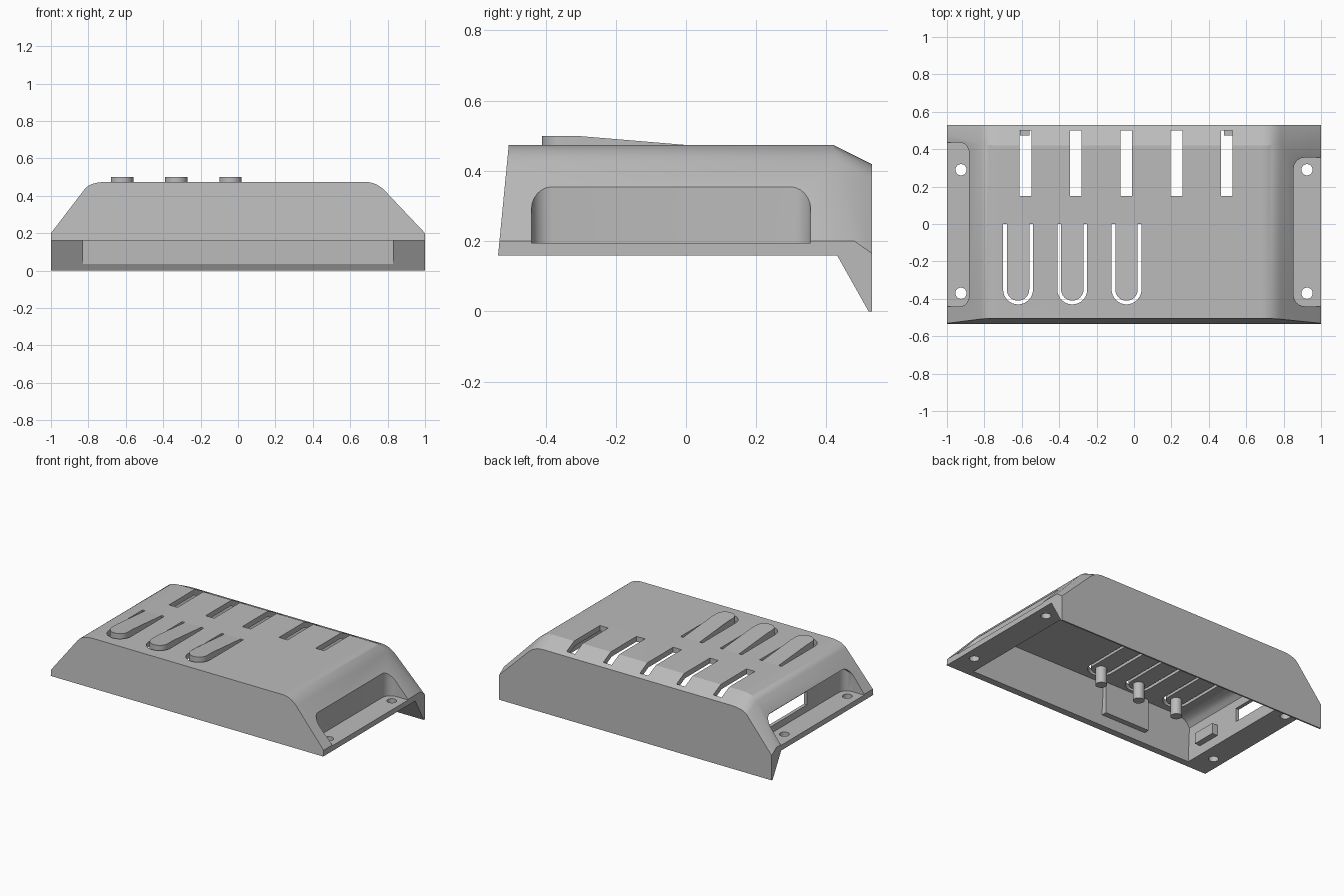
import bpy, bmesh, math
from mathutils import Vector

cube = bpy.data.objects.get("Cube")
if cube:
    bpy.data.objects.remove(cube, do_unlink=True)

grey = bpy.data.materials.new("mid_grey")
grey.use_nodes = True
grey.diffuse_color = (0.5, 0.5, 0.5, 1)
grey.node_tree.nodes["Principled BSDF"].inputs["Base Color"].default_value = (0.5, 0.5, 0.5, 1)


def finish(name, bm):
    bmesh.ops.recalc_face_normals(bm, faces=bm.faces)
    mesh = bpy.data.meshes.new(name)
    bm.to_mesh(mesh)
    bm.free()
    mesh.materials.append(grey)
    obj = bpy.data.objects.new(name, mesh)
    bpy.context.collection.objects.link(obj)
    return obj


def loft(name, rings):
    """Skin a closed solid through rings of equal point count."""
    bm = bmesh.new()
    loops = [[bm.verts.new(p) for p in ring] for ring in rings]
    n = len(loops[0])
    for a, b in zip(loops, loops[1:]):
        for i in range(n):
            j = (i + 1) % n
            bm.faces.new((a[i], a[j], b[j], b[i]))
    bm.faces.new(loops[0])
    bm.faces.new(loops[-1])
    return finish(name, bm)


def box_bm(x0, x1, y0, y1, z0, z1):
    bm = bmesh.new()
    bmesh.ops.create_cube(bm, size=1)
    for v in bm.verts:
        v.co = Vector((x1 if v.co.x > 0 else x0, y1 if v.co.y > 0 else y0,
                       z1 if v.co.z > 0 else z0))
    return bm


def box(name, *dims):
    return finish(name, box_bm(*dims))


def cylinder(name, x, y, z0, z1, r):
    ring = [(x + r * math.cos(k * math.tau / 32), y + r * math.sin(k * math.tau / 32))
            for k in range(32)]
    return loft(name, [[(a, b, z) for a, b in ring] for z in (z0, z1)])


def cut(target, cutter):
    cutter.hide_render = True
    mod = target.modifiers.new("cut", 'BOOLEAN')
    mod.operation, mod.solver, mod.object = 'DIFFERENCE', 'EXACT', cutter
    with bpy.context.temp_override(object=target, active_object=target):
        bpy.ops.object.modifier_apply(modifier=mod.name)
    bpy.data.objects.remove(cutter, do_unlink=True)


def arc(a, b, c, steps=8):
    a, b, c = Vector(a), Vector(b), Vector(c)
    return [a * (1 - t) ** 2 + b * 2 * t * (1 - t) + c * t * t
            for t in (k / steps for k in range(steps + 1))]


# Rounded shoulders shared by the shell and its cavity
left = arc((-0.82, 0.435), (-0.79, 0.474), (-0.70, 0.474))
right = arc((0.68, 0.474), (0.741, 0.474), (0.787, 0.425))
crown = left + right


def front_y(z):
    return -0.535 + 0.03 * (z - 0.16) / 0.31


def drop(z):
    return 0.035 + 0.02 * (z - 0.2) / 0.27


# Outer shell: leaning front, chamfered rear, lip hanging down at the back
outline = [(-1, 0.2)] + [tuple(p) for p in crown] + [(1, 0.2)]
front = [(x, front_y(z), z) for x, z in outline]
shoulder = [(x, 0.42 + 0.06 * (0.474 - z) / 0.274, z) for x, z in outline]
back = [(x, 0.53, z - drop(z)) for x, z in outline]
near_back = [tuple(Vector(s).lerp(Vector(b), 0.9)) for s, b in zip(shoulder, back)]


def closed(ring, y, z):
    return [(-1, y, z)] + ring + [(1, y, z)]


shell = loft("shell", [closed(front, front_y(0.16), 0.16), closed(shoulder, 0.43, 0.16),
                       closed(near_back, 0.52, 0), closed(back, 0.53, 0)])

# Hollow inside
W, T = 0.83, 0.035
inner = [(-W, -0.05), (-W, 0.385)] + [(x, z - T) for x, z in crown if abs(x) < 0.815]
inner += [(W, 0.345), (W, -0.05)]
cavity = loft("cavity_cutter", [
    [(x, front_y(max(z, 0.16)) + 0.035, z) for x, z in inner],
    [(x, 0.41, z) for x, z in inner],
    [(x, 0.5, z - (0.045 if z > 0 else 0)) for x, z in inner]])
cut(shell, cavity)

# Side pockets with mounting holes in their floor flanges
for side, rear in ((-1, 0.435), (1, 0.355)):
    bm = box_bm(min(side * 0.853, side * 1.2), max(side * 0.853, side * 1.2),
                -0.44, rear, 0.195, 0.355)
    edges = []
    for e in bm.edges:
        mid = (e.verts[0].co + e.verts[1].co) / 2
        d = e.verts[0].co - e.verts[1].co
        upright_inner = abs(d.z) > 0.01 and abs(mid.x) < 1
        top_end = abs(d.x) > 0.01 and mid.z > 0.3
        if upright_inner or top_end:
            edges.append(e)
    bmesh.ops.bevel(bm, geom=edges, offset=0.06, segments=6, profile=0.5, affect='EDGES')
    cut(shell, finish("pocket_cutter", bm))
    for y in (-0.37, 0.29):
        cut(shell, cylinder("hole_cutter", side * 0.925, y, 0.1, 0.25, 0.03))

# Cable window in the right pocket wall
cut(shell, box("window_cutter", -0.9, -0.8, -0.05, 0.36, 0.24, 0.33))

# Vent slots along the rear
for k in range(5):
    x = -0.58 + 0.269 * k
    cut(shell, box("vent_cutter", x - 0.031, x + 0.031, 0.15, 0.499, 0.3, 0.6))


def tongue_outline(x, r, y_end):
    pts = [(x + r, y_end)]
    pts += [(x + r * math.cos(a), -0.35 + r * math.sin(a))
            for a in (-k * math.pi / 16 for k in range(17))]
    # Split the long edges where the ramp meets the flat pad
    pts.insert(1, (x + r, -0.3))
    return pts + [(x - r, -0.3), (x - r, y_end)]


def tongue_top(y):
    return 0.474 + 0.025 * min(1, max(0, -y / 0.3))


# Springy push buttons cut free by U-shaped gaps, each with a pin below
parts = [shell]
for name, x in (("right", -0.62), ("middle", -0.33), ("left", -0.04)):
    gap = tongue_outline(x, 0.08, 0)
    cut(shell, loft("gap_cutter", [[(a, b, z) for a, b in gap] for z in (0.4, 0.6)]))
    pad = tongue_outline(x, 0.06, 0)
    parts.append(loft("button_" + name, [[(a, b, 0.44) for a, b in pad],
                                         [(a, b, tongue_top(b)) for a, b in pad]]))
    parts.append(cylinder("button_pin_" + name, x, -0.35, 0.33, 0.45, 0.034))

# Inner supports
parts.append(box("front_bracket", -0.49, -0.16, -0.5, -0.45, 0.23, 0.45))
parts.append(box("side_catch", -0.835, -0.79, -0.38, -0.22, 0.22, 0.29))
for name, x in (("right", -0.585), ("left", 0.505)):
    parts.append(box("rear_catch_" + name, x - 0.025, x + 0.025, 0.474, 0.505, 0.26, 0.33))

# Smooth the curves, keep the edges crisp
for obj in bpy.context.view_layer.objects:
    obj.select_set(obj in parts)
bpy.context.view_layer.objects.active = shell
bpy.ops.object.shade_smooth_by_angle(angle=math.radians(25))
